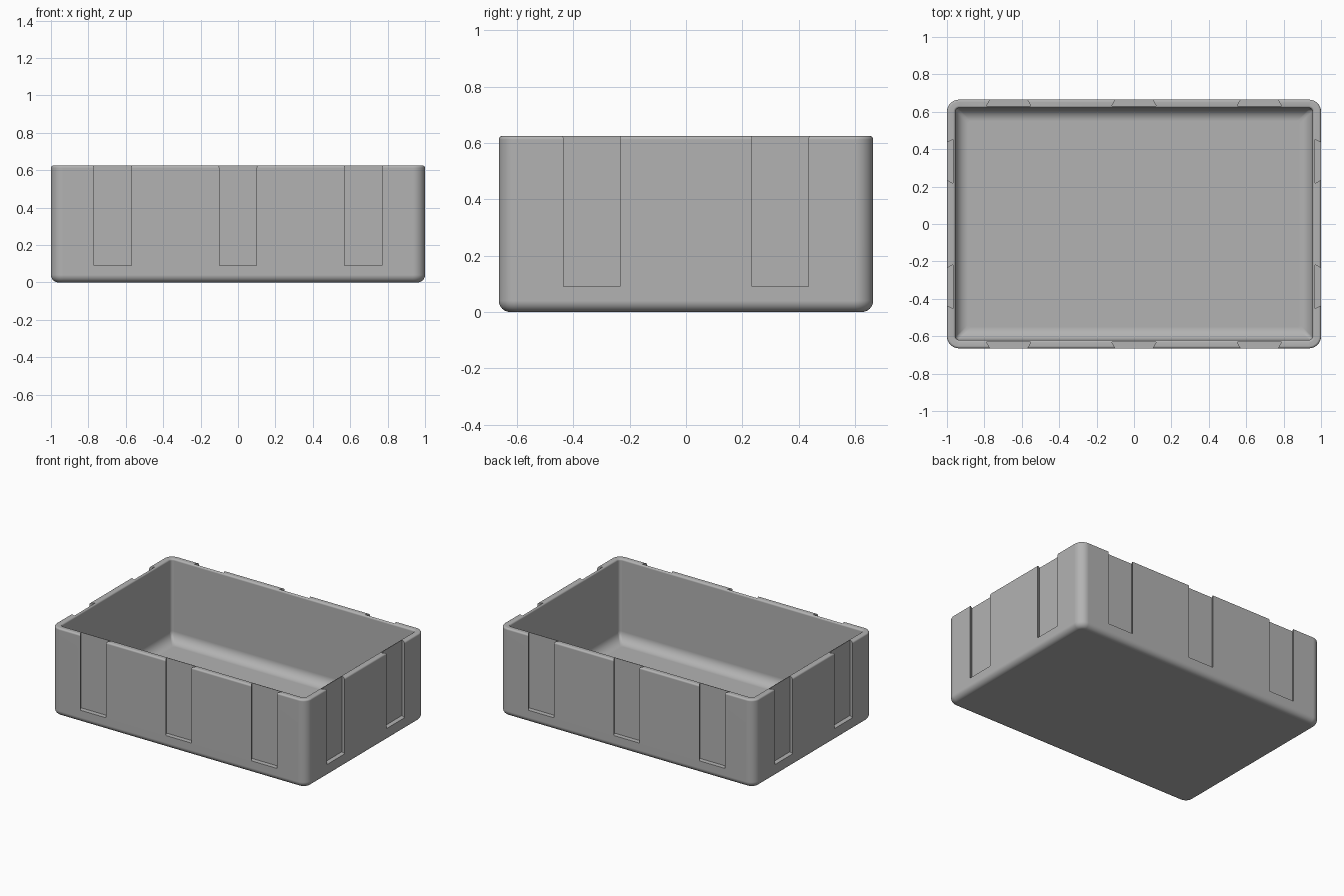
import bpy, bmesh
from math import sin, cos, pi
from mathutils import Matrix, Vector

cube = bpy.data.objects.get("Cube")
if cube:
    bpy.data.objects.remove(cube, do_unlink=True)

HX, HY, H = 1.0, 0.665, 0.625      # half length, half width, height
WALL, FLOOR = 0.045, 0.045
CORNER = 0.065                     # outer vertical corner radius
SLOT_Z, SLOT_DEPTH = 0.09, 0.033

grey = bpy.data.materials.new("plastic grey")
grey.use_nodes = True
colour = (0.45, 0.45, 0.45, 1)
grey.diffuse_color = colour
grey.node_tree.nodes["Principled BSDF"].inputs["Base Color"].default_value = colour


def make_object(name, bm):
    bmesh.ops.recalc_face_normals(bm, faces=bm.faces)
    mesh = bpy.data.meshes.new(name)
    bm.to_mesh(mesh)
    bm.free()
    mesh.materials.append(grey)
    obj = bpy.data.objects.new(name, mesh)
    bpy.context.collection.objects.link(obj)
    return obj


def ring(bm, inset, z, steps=8):
    """Rounded rectangle, set in from the outer wall."""
    r = max(CORNER - inset, 0.015)
    verts = []
    for q, (sx, sy) in enumerate([(1, 1), (-1, 1), (-1, -1), (1, -1)]):
        for i in range(steps + 1):
            a = (q + i / steps) * pi / 2
            verts.append(bm.verts.new((sx * (HX - inset - r) + r * cos(a),
                                       sy * (HY - inset - r) + r * sin(a), z)))
    return verts


def arc(inset, z, r, start, end, steps):
    """Fillet points of the wall section, as (inset, height)."""
    angles = [start + (end - start) * i / steps for i in range(steps + 1)]
    return [(inset + r * cos(a), z + r * sin(a)) for a in angles]


# Wall section: outer foot, outer lip, inner lip, floor fillet
foot, lip, cove = 0.04, 0.012, 0.07
section = (arc(foot, foot, foot, 1.5 * pi, pi, 8)
           + arc(lip, H - lip, lip, pi, pi / 2, 4)
           + arc(WALL - lip, H - lip, lip, pi / 2, 0, 4)
           + arc(WALL + cove, FLOOR + cove, cove, pi, 1.5 * pi, 8))

# Tray body: section swept round the rounded rectangle
bm = bmesh.new()
rings = [ring(bm, inset, z) for inset, z in section]
for a, b in zip(rings, rings[1:]):
    for i in range(len(a)):
        j = (i + 1) % len(a)
        bm.faces.new((a[i], a[j], b[j], b[i]))
bm.faces.new(rings[0])
bm.faces.new(rings[-1])
tray = make_object("tray", bm)


def add_slot(bm, angle, wall, along):
    """Dovetail prism, wider inside, standing in the wall facing -y."""
    out = 0.02
    slope = 0.018 / SLOT_DEPTH
    w_in, w_out = 0.118, 0.10 - out * slope
    plan = [(-w_in, SLOT_DEPTH - wall), (w_in, SLOT_DEPTH - wall),
            (w_out, -out - wall), (-w_out, -out - wall)]
    turn = Matrix.Rotation(angle, 3, 'Z')
    low, high = ([bm.verts.new(turn @ Vector((x + along, y, z))) for x, y in plan]
                 for z in (SLOT_Z, H + 0.1))
    bm.faces.new(low)
    bm.faces.new(high)
    for i in range(4):
        j = (i + 1) % 4
        bm.faces.new((low[i], low[j], high[j], high[i]))


# Three slots on each long side, two on each short side
bm = bmesh.new()
for angle in (0, pi):
    for x in (-0.67, 0, 0.67):
        add_slot(bm, angle, HY, x)
    for y in (-0.335, 0.335):
        add_slot(bm, angle + pi / 2, HX, y)
cutter = make_object("slot_cutter", bm)
cutter.hide_render = True

cut = tray.modifiers.new("slots", 'BOOLEAN')
cut.operation = 'DIFFERENCE'
cut.solver = 'EXACT'
cut.object = cutter
bpy.ops.object.select_all(action='DESELECT')
tray.select_set(True)
bpy.context.view_layer.objects.active = tray
bpy.ops.object.modifier_apply(modifier=cut.name)
bpy.data.objects.remove(cutter, do_unlink=True)

# Smooth fillets, crisp slot edges, flat broad walls
bpy.ops.object.shade_smooth_by_angle(angle=pi / 6)
weighted = tray.modifiers.new("weighted normals", 'WEIGHTED_NORMAL')
weighted.keep_sharp = True
